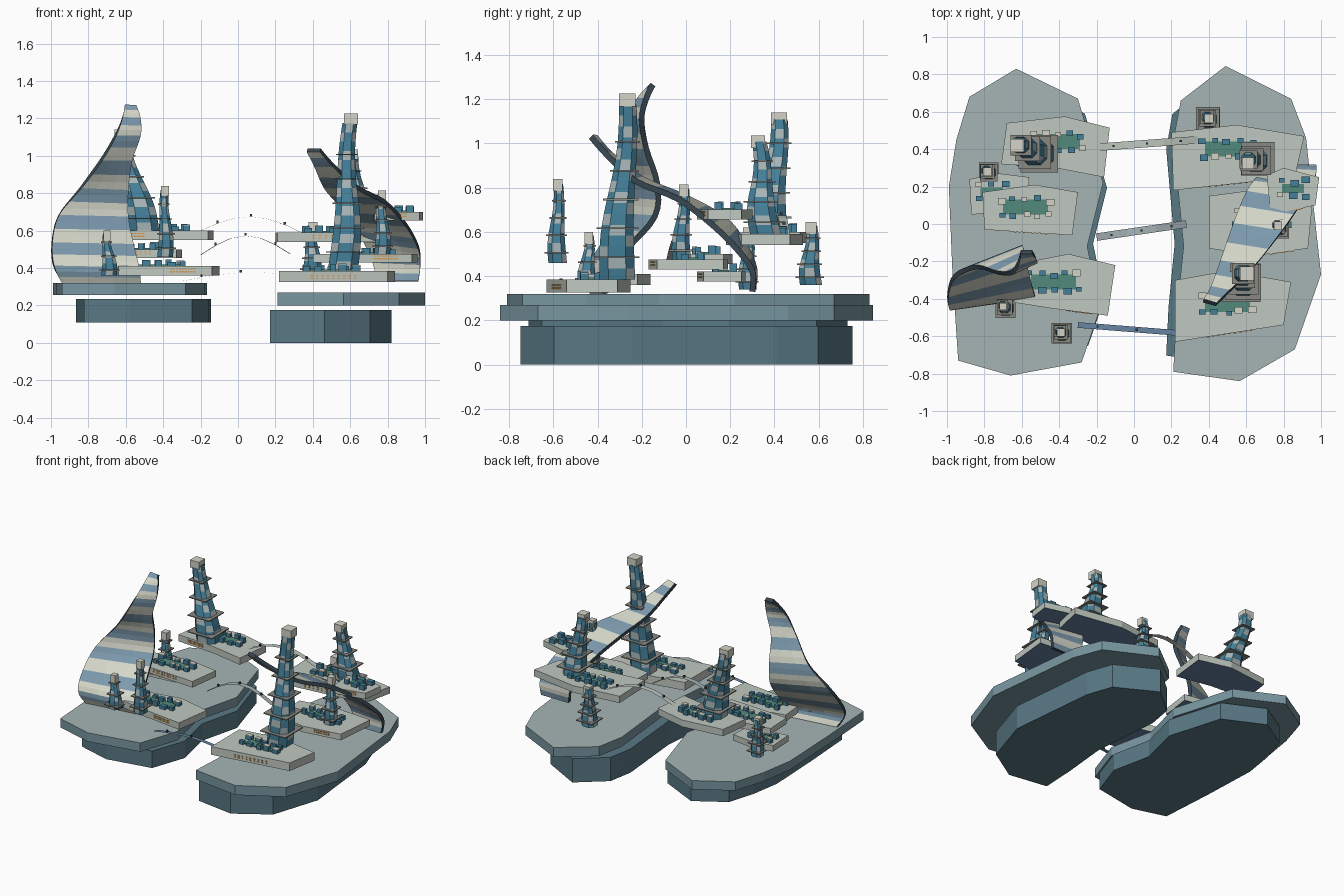
import bpy, bmesh, math, random
from mathutils import Vector

if "Cube" in bpy.data.objects:
    bpy.data.objects.remove(bpy.data.objects["Cube"])

random.seed(4)

def mat(name, hexa):
    m = bpy.data.materials.new(name)
    c = [int(hexa[i:i + 2], 16) / 255 for i in (0, 2, 4)]
    m.diffuse_color = [v / 12.92 if v < .04 else ((v + .055) / 1.055) ** 2.4 for v in c] + [1]
    m.use_nodes = True
    m.node_tree.nodes["Principled BSDF"].inputs["Base Color"].default_value = m.diffuse_color
    return m

STONE, SIDE, HULL = mat("pale_stone", "A6B4B4"), mat("slab_side", "7896A0"), mat("hull", "587884")
DECK, UNDER = mat("deck", "C0C8C0"), mat("deck_under", "6684A2")
GLASS, PANEL = mat("glass", "44809A"), mat("panel", "A8B6B8")
CAP, RING = mat("cap", "D4D4C8"), mat("ring", "8A8A84")
GREEN, AMBER = mat("garden", "528A7C"), mat("lit_window", "D8984C")
CREAM, BLUE, DARK = mat("sail_cream", "D8DACC"), mat("sail_blue", "7E9CB0"), mat("sail_edge", "384650")

def finish(bm, name, mats, recalc=True):
    if recalc:
        bmesh.ops.recalc_face_normals(bm, faces=bm.faces)
    me = bpy.data.meshes.new(name)
    bm.to_mesh(me)
    bm.free()
    for m in mats:
        me.materials.append(m)
    ob = bpy.data.objects.new(name, me)
    bpy.context.collection.objects.link(ob)
    return ob

def loft(bm, rings, mat_of):
    """Skin closed rings of points; mat_of(level, side) picks the slot."""
    vs = [[bm.verts.new(p) for p in r] for r in rings]
    n = len(vs[0])
    for k in range(len(vs) - 1):
        for i in range(n):
            f = bm.faces.new((vs[k][i], vs[k][(i + 1) % n], vs[k + 1][(i + 1) % n], vs[k + 1][i]))
            f.material_index = mat_of(k, i)
    return bm.faces.new(vs[0][::-1]), bm.faces.new(vs[-1])

def slab(name, pts, z0, z1, top, side, under=None):
    bm = bmesh.new()
    lo, hi = loft(bm, [[(x, y, z) for x, y in pts] for z in (z0, z1)], lambda k, i: 1)
    hi.material_index, lo.material_index = 0, 2
    return finish(bm, name, [top, side, under or side])

def add_box(bm, c, s, slot=0):
    x, y, z = (v / 2 for v in s)
    r = [[(c[0] + a * x, c[1] + b * y, c[2] + h * z) for a, b in ((-1, -1), (1, -1), (1, 1), (-1, 1))] for h in (-1, 1)]
    for f in loft(bm, r, lambda k, i: slot):
        f.material_index = slot

# two floating islands, each a plate over a smaller hull
left = [(-.63, .83), (-.88, .68), (-.95, .45), (-.99, .2), (-.97, -.28), (-.94, -.73), (-.66, -.81),
        (-.28, -.74), (-.18, -.45), (-.25, -.12), (-.165, .22), (-.30, .67)]
right = [(.49, .845), (.25, .66), (.21, .45), (.265, -.12), (.225, -.5), (.21, -.79), (.565, -.84),
         (.86, -.67), (1.0, -.27), (.92, .46), (.84, .67)]
slab("left_island_plate", left, .255, .32, STONE, SIDE)
slab("left_island_hull", [(x * .875, y * .88) for x, y in left], .11, .235, HULL, HULL)
slab("right_island_plate", right, .20, .27, STONE, SIDE)
slab("right_island_hull", [(x * .82, y * .89) for x, y in right], 0, .175, HULL, HULL)

# terraces: name, outline, bottom, top, garden centre
terraces = [
    ("left_back", [(-.68, .54), (-.37, .575), (-.13, .515), (-.16, .25), (-.42, .3), (-.71, .32)], .55, .60, (-.41, .44)),
    ("left_outer", [(-.88, .24), (-.72, .27), (-.56, .25), (-.57, .08), (-.87, .05)], .375, .42, (-.76, .17)),
    ("left_mid", [(-.81, .17), (-.53, .21), (-.3, .17), (-.33, -.06), (-.8, -.03)], .455, .50, (-.58, .09)),
    ("left_front", [(-.66, -.22), (-.35, -.16), (-.1, -.22), (-.14, -.49), (-.45, -.45), (-.64, -.42)], .36, .41, (-.43, -.31)),
    ("right_back", [(.2, .49), (.55, .53), (.91, .47), (.86, .25), (.21, .18)], .54, .59, (.5, .40)),
    ("right_mid", [(.4, .15), (.7, .19), (.96, .17), (.93, -.13), (.65, -.17), (.4, -.13)], .43, .475, (.68, .03)),
    ("right_high", [(.71, .26), (.8, .3), (.99, .25), (.97, .1), (.73, .05)], .655, .70, (.85, .19)),
    ("right_front", [(.22, -.3), (.5, -.25), (.84, -.31), (.8, -.54), (.22, -.63)], .325, .385, (.5, -.43)),
]
for name, pts, z0, z1, (gx, gy) in terraces:
    slab(name + "_terrace", pts, z0, z1, DECK, DECK, UNDER)
    big = name not in ("left_outer", "right_high")
    w = .24 if big else .12
    bm = bmesh.new()
    add_box(bm, (gx, gy, z1 + .004), (w, .08 if big else .05, .008))
    finish(bm, name + "_garden", [GREEN])
    # small houses in two rows round the garden
    bm = bmesh.new()
    n = 5 if big else 3
    for i in range(n):
        for row in (-1, 1):
            s = random.uniform(.03, .045)
            h = random.uniform(.022, .038)
            x = gx + w * .55 * (2 * i / (n - 1) - 1) + random.uniform(-.01, .01)
            y = gy + row * random.uniform(.025, .05)
            add_box(bm, (x, y, z1 + h / 2), (s, s * .8, h))
            if random.random() < .3:
                add_box(bm, (x, y, z1 + h + .002), (s, s * .8, .004), 1)
    finish(bm, name + "_houses", [GLASS, CAP])
    # lit windows along the front edge
    a, b = max(((p, pts[(i + 1) % len(pts)]) for i, p in enumerate(pts)),
               key=lambda e: abs(e[0][0] - e[1][0]) * (e[0][1] + e[1][1] < 2 * gy))
    bm = bmesh.new()
    for r in range(2):
        for i in range(9):
            t = .3 + .05 * i
            add_box(bm, (a[0] + (b[0] - a[0]) * t, a[1] + (b[1] - a[1]) * t, z0 + .02 + .014 * r), (.012, .008, .006))
    finish(bm, name + "_windows", [AMBER])

# towers: tapering chamfered squares with glass bands, ledges and a cap
def tower(name, base, top, w0, w1, levels, ledges):
    base, top = Vector(base), Vector(top)
    H = top.z - base.z
    def at(t):
        bow = math.sin(t * math.pi * 2) * .012 * (w0 / .08)
        return base.lerp(top, t) + Vector((bow, -bow, 0)), (w0 + (w1 - w0) * t) * (1 + .08 * math.sin(t * 7))
    def ring(t):
        c, w = at(t)
        k = w * .5
        return [c + Vector(p) for p in ((-k, -w, 0), (k, -w, 0), (w, -k, 0), (w, k, 0),
                                        (k, w, 0), (-k, w, 0), (-w, k, 0), (-w, -k, 0))]
    bm = bmesh.new()
    loft(bm, [ring(.94 * i / levels) for i in range(levels + 1)], lambda k, i: (k + i) % 3 == 0)
    finish(bm, name + "_tower", [GLASS, PANEL])
    bm = bmesh.new()
    for i in range(ledges):
        c, w = at(.12 + .62 * i / (ledges - 1))
        add_box(bm, c, (w * 2.6, w * 2.6, .007))
    finish(bm, name + "_ledges", [RING])
    bm = bmesh.new()
    h = max(.055, H * .07)
    add_box(bm, top - Vector((0, 0, h / 2)), (w1 * 2.1, w1 * 2.1, h))
    finish(bm, name + "_cap", [CAP])

tower("right_front", (.56, -.31, .385), (.605, -.265, 1.225), .08, .036, 16, 5)
tower("left_back", (-.50, .38, .60), (-.625, .42, 1.14), .078, .034, 12, 4)
tower("right_back", (.66, .36, .59), (.61, .325, 1.035), .07, .03, 10, 4)
tower("right_mid", (.77, -.02, .475), (.77, -.01, .815), .042, .021, 8, 4)
tower("left_quay", (-.39, -.58, .46), (-.39, -.58, .84), .042, .02, 8, 4)
tower("left_sail", (-.69, -.445, .36), (-.70, -.44, .60), .042, .018, 7, 3)
tower("right_quay", (.39, .565, .36), (.40, .565, .645), .05, .023, 7, 4)
tower("left_outer", (-.78, .28, .34), (-.785, .28, .62), .04, .022, 7, 4)

# striped curved sails: pairs of edge points, smoothed along the length
def sail(name, rows, steps=4):
    def cr(p0, p1, p2, p3, t):
        return .5 * (2 * p1 + (p2 - p0) * t + (2 * p0 - 5 * p1 + 4 * p2 - p3) * t * t + (3 * p1 - p0 - 3 * p2 + p3) * t ** 3)
    P = [(Vector(a), Vector(b)) for a, b in rows]
    P = [P[0]] + P + [P[-1]]
    edge = [[cr(*(P[k + j][s] for j in range(4)), t / steps) for s in (0, 1)]
            for k in range(len(P) - 3) for t in range(steps)] + [list(P[-1])]
    bm = bmesh.new()
    vs = [[bm.verts.new(a.lerp(b, u / 3)) for u in range(4)] for a, b in edge]
    for k in range(len(vs) - 1):
        for u in range(3):
            bm.faces.new((vs[k][u], vs[k][u + 1], vs[k + 1][u + 1], vs[k + 1][u])).material_index = (k // 2) % 2
    ob = finish(bm, name, [CREAM, BLUE, DARK])
    m = ob.modifiers.new("thickness", "SOLIDIFY")
    m.thickness, m.offset, m.material_offset_rim = .026, 0, 2

sail("left_sail", [
    ((-.94, -.42, .32), (-.52, -.36, .32)), ((-.985, -.45, .41), (-.53, -.38, .40)),
    ((-.995, -.38, .53), (-.56, -.27, .52)), ((-.96, -.28, .68), (-.59, -.14, .67)),
    ((-.84, -.23, .83), (-.59, -.13, .82)), ((-.73, -.26, .98), (-.57, -.18, .98)),
    ((-.655, -.26, 1.11), (-.525, -.2, 1.11)), ((-.62, -.21, 1.2), (-.525, -.18, 1.2)),
    ((-.605, -.15, 1.265), (-.545, -.15, 1.265))])
sail("right_sail", [
    ((.37, -.41, 1.03), (.44, -.43, 1.03)), ((.41, -.34, .95), (.51, -.36, .95)),
    ((.46, -.2, .84), (.64, -.23, .83)), ((.53, .0, .755), (.79, -.04, .75)),
    ((.6, .17, .66), (.90, .12, .63)), ((.67, .26, .55), (.965, .24, .51)),
    ((.72, .31, .43), (.975, .3, .42)), ((.74, .3, .33), (.965, .3, .33))])

# footbridges: thin arched decks with lamp posts
def bridge(name, a, b, rise, w, m):
    a, b = Vector(a), Vector(b)
    side = Vector((a.y - b.y, b.x - a.x, 0)).normalized() * w / 2
    pts = [a.lerp(b, i / 6) + Vector((0, 0, rise * math.sin(math.pi * i / 6))) for i in range(7)]
    bm = bmesh.new()
    vs = [(bm.verts.new(p - side), bm.verts.new(p + side)) for p in pts]
    for p, q in zip(vs, vs[1:]):
        bm.faces.new((p[0], q[0], q[1], p[1]))
    finish(bm, name, [m], False)
    bm = bmesh.new()
    for p in pts[1::2]:
        add_box(bm, p + Vector((0, 0, .008)), (.012, .012, .014))
    finish(bm, name + "_lamps", [DARK])

bridge("back_bridge", (-.2, .41, .60), (.34, .45, .59), .08, .04, DECK)
bridge("mid_bridge", (-.2, -.07, .47), (.28, 0, .475), .1, .04, PANEL)
bridge("front_bridge", (-.3, -.54, .33), (.33, -.59, .36), .03, .03, UNDER)
